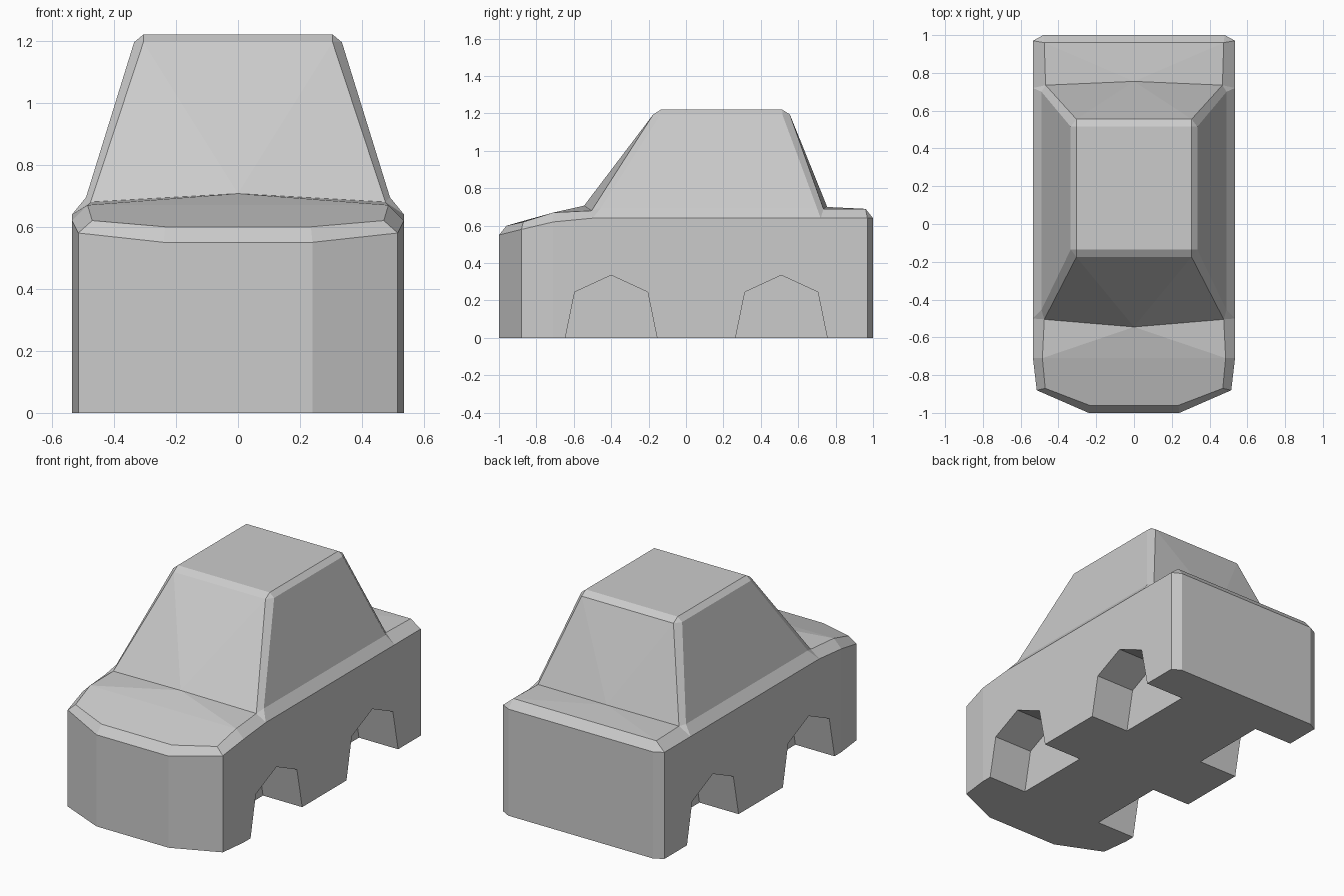
import bpy
import bmesh

cube = bpy.data.objects.get("Cube")
if cube:
    bpy.data.objects.remove(cube, do_unlink=True)

grey = bpy.data.materials.new("light grey")
grey.use_nodes = True
colour = (0.6, 0.6, 0.6, 1)
grey.diffuse_color = colour
grey.node_tree.nodes["Principled BSDF"].inputs["Base Color"].default_value = colour


def finish(name, bm):
    """Turn a bmesh into a flat-shaded grey object."""
    bmesh.ops.recalc_face_normals(bm, faces=bm.faces)
    mesh = bpy.data.meshes.new(name)
    bm.to_mesh(mesh)
    bm.free()
    mesh.materials.append(grey)
    obj = bpy.data.objects.new(name, mesh)
    bpy.context.collection.objects.link(obj)
    return obj


def mirrored_shell(name, points, half_faces, spanning_faces):
    """Upper-case labels are the left side; lower-case are their mirror images."""
    bm = bmesh.new()
    verts = {}
    for label, (x, y, z) in points.items():
        verts[label] = bm.verts.new((x, y, z))
        verts[label.swapcase()] = bm.verts.new((-x, y, z)) if x else verts[label]
    for face in half_faces:
        bm.faces.new([verts[v] for v in face.split()])
        bm.faces.new([verts[v] for v in reversed(face.swapcase().split())])
    for face in spanning_faces:
        bm.faces.new([verts[v] for v in face.split()])
    return finish(name, bm)


# Shared ring where the cabin meets the body
base = {
    "WF": (0.475, -0.505, 0.68), "CF": (0, -0.545, 0.707),
    "SF": (0.49, -0.455, 0.695), "SB": (0.49, 0.70, 0.695),
    "WB": (0.468, 0.735, 0.69), "CB": (0, 0.755, 0.70),
}

# Body: belt line A, bevelled shoulder B, floor D
belt = [(0.24, -1, 0.55), (0.515, -0.88, 0.58), (0.535, -0.71, 0.62),
        (0.535, -0.5, 0.64), (0.535, 0.72, 0.64), (0.535, 0.97, 0.64),
        (0.48, 1, 0.64)]
points = dict(base)
for i, (x, y, z) in enumerate(belt):
    points[f"A{i}"] = (x, y, z)
    points[f"D{i}"] = (x, y, 0)
points.update({
    "B0": (0.235, -0.96, 0.60), "B1": (0.47, -0.87, 0.62),
    "B2": (0.485, -0.71, 0.67), "B5": (0.475, 0.96, 0.69),
})
walls = [f"D{i} D{i+1} A{i+1} A{i}" for i in range(6)]
shoulder = ["A0 A1 B1 B0", "A1 A2 B2 B1", "A2 A3 WF B2", "A3 SF WF",
            "A3 A4 SB SF", "A4 WB SB", "A4 A5 B5 WB", "A5 A6 B5"]
deck = ["B2 WF CF", "WB B5 CB", "WF SF CF", "SF SB CF", "SB WB CB"]
spanning = ["d0 D0 A0 a0", "D6 d6 a6 A6", "a0 A0 B0 b0", "A6 a6 b5 B5",
            "b0 B0 B1 B2 b2 b1", "b2 B2 CF", "B5 b5 CB",
            "CF SB CB sb",
            " ".join([f"D{i}" for i in range(7)] + [f"d{i}" for i in reversed(range(7))])]
body = mirrored_shell("body", points, walls + shoulder + deck, spanning)

# Cabin: bevelled pillars and roof rim
points = dict(base)
points.update({
    "PF": (0.305, -0.175, 1.195), "PB": (0.305, 0.555, 1.195),
    "QF": (0.335, -0.135, 1.195), "QB": (0.335, 0.515, 1.195),
    "UF": (0.305, -0.135, 1.22), "UB": (0.305, 0.515, 1.22),
})
sides = ["SF SB QB QF", "QF QB UB UF",
         "WF SF QF PF", "SB WB PB QB", "PF QF UF", "QB PB UB",
         "CF WF PF", "WB CB PB"]
roof = ["pf CF PF", "PB CB pb", "pf PF UF uf", "PB pb ub UB", "uf UF UB ub"]
mirrored_shell("cabin", points, sides, roof)


# Wheel arches: pockets cut into both flanks
def cut_arch(centre, side):
    arch = [(-0.265, -0.098), (-0.195, 0.245), (0, 0.335), (0.195, 0.245), (0.265, -0.098)]
    bm = bmesh.new()
    profile = bm.faces.new([bm.verts.new((side * 0.275, centre + y, z)) for y, z in arch])
    extruded = bmesh.ops.extrude_face_region(bm, geom=[profile], use_keep_orig=True)
    outer = [v for v in extruded["geom"] if isinstance(v, bmesh.types.BMVert)]
    bmesh.ops.translate(bm, verts=outer, vec=(side * 0.4, 0, 0))
    cutter = finish("arch_cutter", bm)
    cutter.hide_render = True
    cut = body.modifiers.new("wheel_arch", "BOOLEAN")
    cut.operation = "DIFFERENCE"
    cut.solver = "EXACT"
    cut.object = cutter
    bpy.context.view_layer.objects.active = body
    bpy.ops.object.modifier_apply(modifier=cut.name)
    bpy.data.objects.remove(cutter, do_unlink=True)


for centre in (-0.40, 0.51):
    for side in (-1, 1):
        cut_arch(centre, side)
